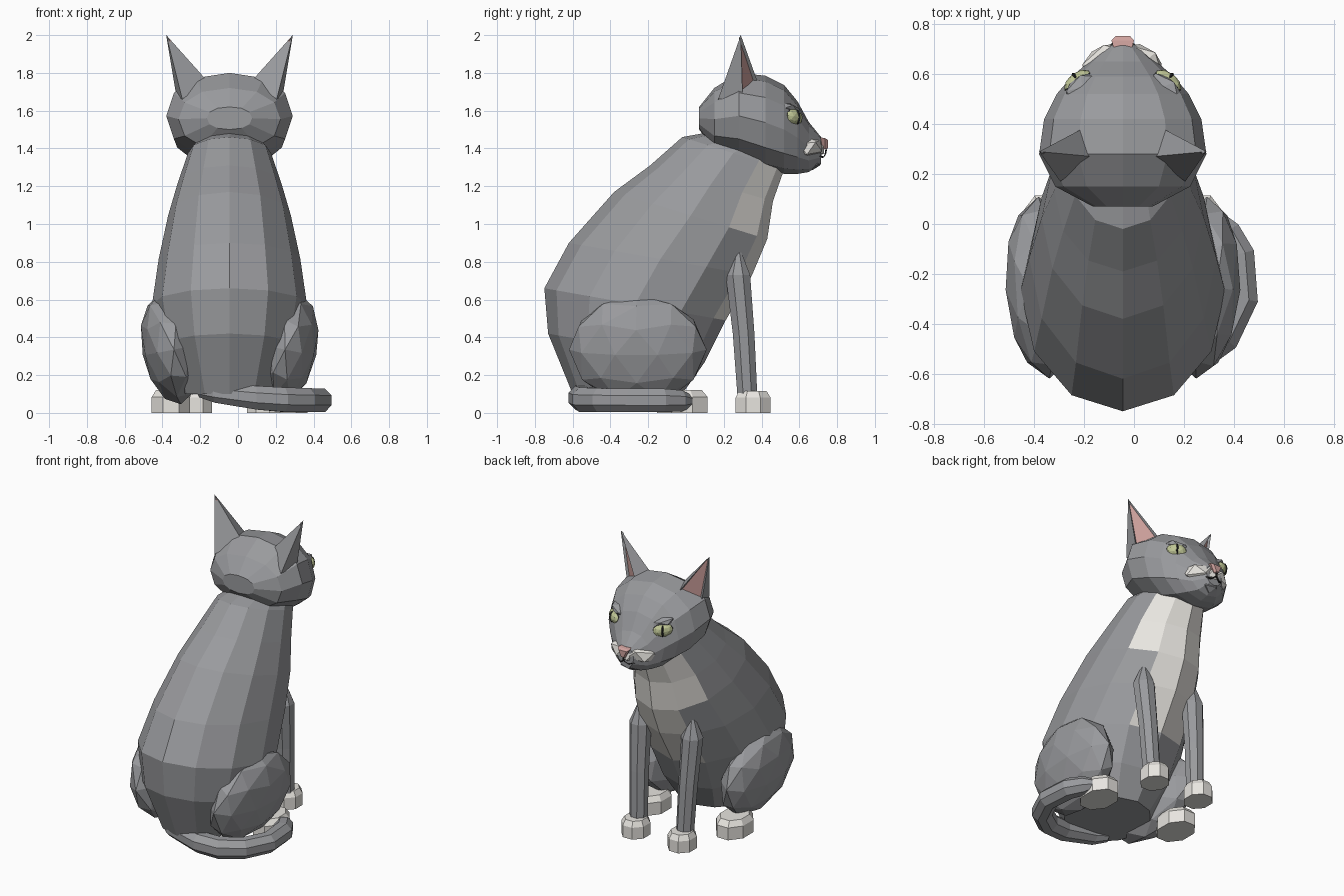
import bpy, bmesh
from math import sin, cos, pi, copysign
from mathutils import Vector, Matrix, Euler

if "Cube" in bpy.data.objects:
    bpy.data.objects.remove(bpy.data.objects["Cube"])

CX = -0.045  # the cat's own symmetry plane


def material(name, rgb):
    m = bpy.data.materials.new(name)
    m.diffuse_color = (*rgb, 1)
    m.use_nodes = True
    m.node_tree.nodes["Principled BSDF"].inputs["Base Color"].default_value = m.diffuse_color
    return m


GREY = material("grey_fur", (0.32, 0.325, 0.34))
WHITE = material("white_fur", (0.80, 0.78, 0.74))
PINK = material("pink_skin", (0.62, 0.36, 0.34))
IRIS = material("iris", (0.52, 0.56, 0.30))
DARK = material("dark", (0.02, 0.02, 0.02))


def finish(name, bm, *mats):
    bmesh.ops.recalc_face_normals(bm, faces=bm.faces)
    me = bpy.data.meshes.new(name)
    bm.to_mesh(me)
    bm.free()
    ob = bpy.data.objects.new(name, me)
    for m in mats:
        me.materials.append(m)
    bpy.context.collection.objects.link(ob)
    return ob


def loft(name, rings, mats, paint=None):
    """Skin a list of point rings with closed ends; paint(ring, side) picks the material."""
    bm = bmesh.new()
    vs = [[bm.verts.new(p) for p in r] for r in rings]
    n = len(vs[0])
    for i in range(len(vs) - 1):
        for j in range(n):
            k = (j + 1) % n
            f = bm.faces.new((vs[i][j], vs[i][k], vs[i + 1][k], vs[i + 1][j]))
            f.material_index = paint(i, j) if paint else 0
    bm.faces.new(vs[0])
    bm.faces.new(vs[-1])
    return finish(name, bm, *mats)


def ring(c, u, v, n, turn=0.0, power=1.0):
    """Ellipse of n points; a power below 1 makes it boxier."""
    c, u, v = Vector(c), Vector(u), Vector(v)
    angles = [2 * pi * (i + turn) / n for i in range(n)]
    box = lambda t: copysign(abs(t) ** power, t)
    return [c + u * box(cos(a)) + v * box(sin(a)) for a in angles]


def ball(name, loc, size, mat, rot=(0, 0, 0), sub=2):
    bm = bmesh.new()
    bmesh.ops.create_icosphere(bm, subdivisions=sub, radius=1)
    M = Matrix.LocRotScale(Vector(loc), Euler(rot), Vector(size))
    bmesh.ops.transform(bm, matrix=M, verts=bm.verts)
    return finish(name, bm, mat)


# Body: slanted rings (back y, back z, front y, front z, half width)
body = [(-.60, .10, -.02, .10, .26), (-.73, .42, .10, .27, .37), (-.75, .66, .21, .49, .41),
        (-.62, .90, .35, .73, .375), (-.38, 1.17, .43, .92, .325), (-.19, 1.31, .46, 1.12, .275),
        (-.02, 1.46, .52, 1.29, .22), (.20, 1.50, .52, 1.36, .16)]
rings = []
for yb, zb, yf, zf, w in body:
    mid = (CX, (yb + yf) / 2, (zb + zf) / 2)
    rings.append(ring(mid, (0, (yf - yb) / 2, (zf - zb) / 2), (w, 0, 0), 12))
loft("body", rings, (GREY, WHITE),
     lambda i, j: int((i >= 2 and j in (0, 11)) or (i >= 4 and j in (1, 10))))

# Head: upright rings (y, half width, bottom z, top z)
head = [(.07, .12, 1.50, 1.62), (.15, .27, 1.39, 1.72), (.28, .335, 1.345, 1.80), (.42, .315, 1.29, 1.785),
        (.52, .265, 1.265, 1.735), (.59, .205, 1.265, 1.65), (.65, .135, 1.275, 1.54), (.715, .06, 1.32, 1.46)]
loft("head", [ring((CX, y, (a + b) / 2), (0, 0, (b - a) / 2), (w, 0, 0), 12, 0, .9) for y, w, a, b in head], (GREY,))

# Tail curled round the right side (x, y, z, radius)
tail = [(-.20, -.49, .115, .035), (-.12, -.53, .105, .055), (.10, -.56, .08, .068), (.24, -.54, .07, .07),
        (.36, -.455, .068, .068), (.435, -.30, .066, .067), (.42, -.12, .066, .067), (.37, -.03, .064, .06),
        (.33, .03, .062, .03)]
rings = []
for i, p in enumerate(tail):
    a, b = Vector(tail[max(i - 1, 0)][:3]), Vector(tail[min(i + 1, len(tail) - 1)][:3])
    side = (b - a).cross(Vector((0, 0, 1))).normalized()
    rings.append(ring(p[:3], side * p[3], (0, 0, p[3]), 8, 0.5))
loft("tail", rings, (GREY,))


def paw(name, x, y, rx, ry, h):
    prof = [(0, 1), (.7 * h, 1), (h, .78)]
    loft(name, [ring((x, y, z), (rx * k, 0, 0), (0, ry * k, 0), 8, 0.5) for z, k in prof], (WHITE,))


for s, tag in ((1, "right"), (-1, "left")):
    def P(x, y, z):
        return Vector((CX + s * x, y, z))

    # Front leg and paw
    leg = [(.195, .275, .85, .02), (.195, .275, .73, .07), (.185, .305, .42, .062), (.175, .325, .09, .057)]
    loft("front_leg_" + tag, [ring(P(x, y, z), (r, 0, 0), (0, r, 0), 8, .5) for x, y, z, r in leg], (GREY,))
    paw("front_paw_" + tag, CX + s * .175, .355, .09, .10, .115)

    # Haunch and hind paw
    ball("haunch_" + tag, P(.316, -.255, .335), (.147, .365, .295), GREY, (0, .2 * s, -.06 * s))
    paw("hind_paw_" + tag, CX + s * .31, -.02, .11, .145, .12)

    # Ear: four-sided spike with an inset pink front
    bm = bmesh.new()
    tip = bm.verts.new(P(.335, .29, 2.0))
    base = [bm.verts.new(P(*p)) for p in ((.25, .17, 1.66), (.12, .27, 1.76), (.165, .38, 1.75), (.28, .30, 1.67))]
    faces = [bm.faces.new((base[i], base[(i + 1) % 4], tip)) for i in range(4)]
    bm.faces.new(base)
    bmesh.ops.recalc_face_normals(bm, faces=bm.faces)
    bmesh.ops.inset_individual(bm, faces=[faces[2]], thickness=.018, depth=-.015)
    faces[2].material_index = 1
    finish("ear_" + tag, bm, GREY, PINK)

    # Eye with a slit pupil and dark rim
    turn = -.65 * s
    ball("eye_" + tag, P(.180, .570, 1.565), (.064, .037, .044), IRIS, (0, -.15 * s, turn))
    ball("pupil_" + tag, P(.189, .587, 1.565), (.010, .022, .039), DARK, (0, 0, turn))
    ball("eye_rim_" + tag, P(.176, .563, 1.565), (.069, .031, .047), DARK, (0, -.15 * s, turn))
    # Heavy brow over the eye
    ball("brow_" + tag, P(.165, .545, 1.612), (.085, .05, .028), GREY, (0, -.25 * s, turn), 1)

    # Muzzle puff
    ball("muzzle_" + tag, P(.065, .640, 1.408), (.115, .085, .065), WHITE, (0, .12 * s, -.5 * s), 1)

    # Mouth line
    mouth = [(0, .742, 1.395), (.004, .738, 1.37), (.03, .728, 1.352), (.06, .708, 1.36)]
    loft("mouth_" + tag, [ring(P(*p), (.005, 0, 0), (0, .005, .004), 4) for p in mouth], (DARK,))

# Muzzle centre, chin and pink nose
ball("muzzle_centre", (CX, .68, 1.395), (.06, .058, .05), WHITE, (0, 0, 0), 1)
ball("chin", (CX, .67, 1.335), (.07, .05, .05), GREY, (0, 0, 0), 1)
nose = [(.70, .035, 1.43, 1.46), (.735, .045, 1.41, 1.455), (.752, .03, 1.415, 1.445)]
loft("nose", [[(CX - w, y, b), (CX + w, y, b), (CX + w * .3, y, a - .015), (CX - w * .3, y, a - .015)]
              for y, w, a, b in nose], (PINK,))
